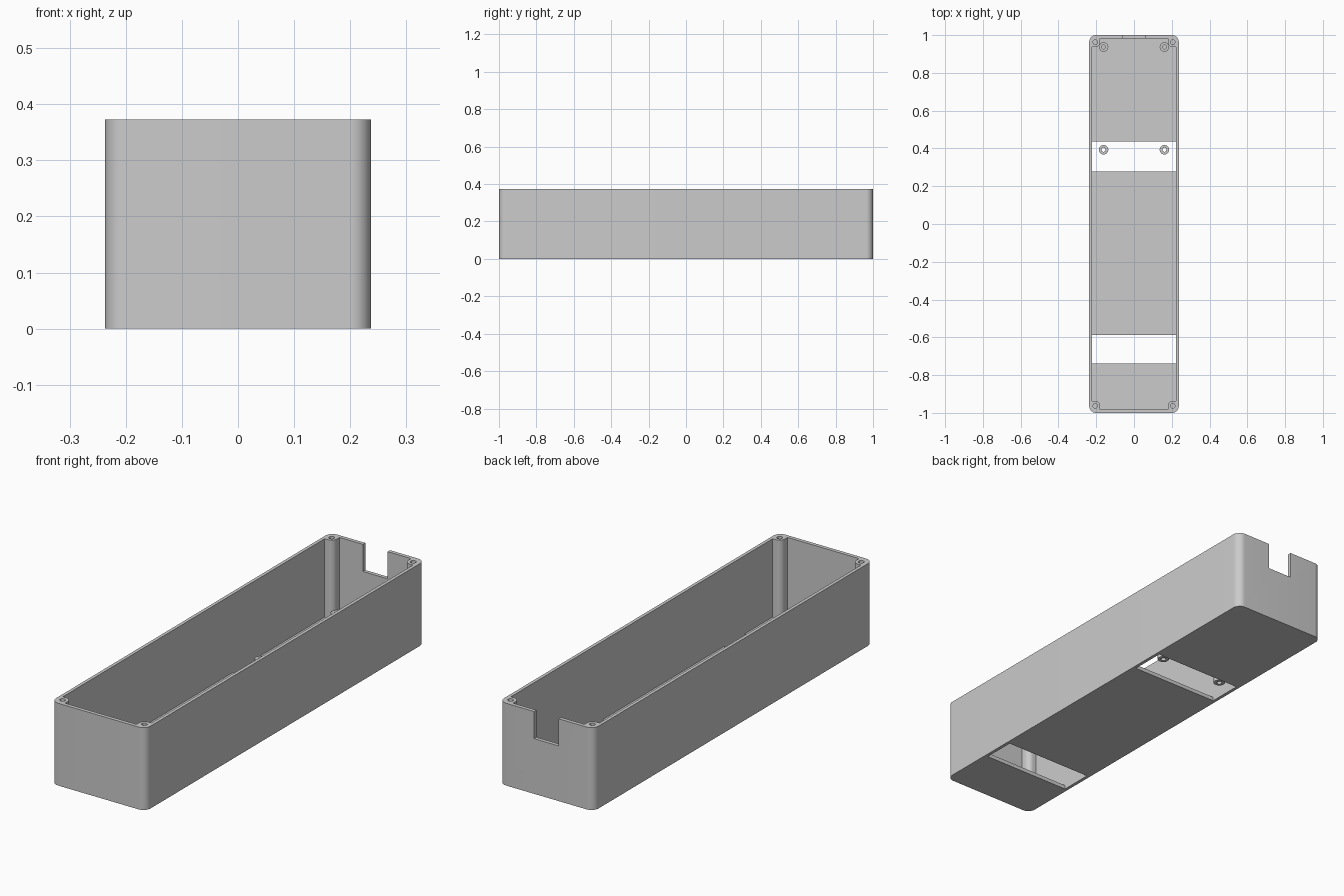
import bpy, bmesh
from math import cos, sin, pi

if "Cube" in bpy.data.objects:
    bpy.data.objects.remove(bpy.data.objects["Cube"])

# Overall sizes
HALF_W, HALF_L, HEIGHT = 0.237, 1.0, 0.373
WALL, FLOOR = 0.015, 0.018
CORNER_R = 0.036
POST_X, POST_Y, POST_R, HOLE_R = 0.205, 0.963, 0.026, 0.012

grey = bpy.data.materials.new("light grey plastic")
grey.use_nodes = True
grey.diffuse_color = (0.6, 0.6, 0.6, 1)
grey.node_tree.nodes["Principled BSDF"].inputs["Base Color"].default_value = grey.diffuse_color


def prism(name, outline, z0, z1):
    """Extrude a counter-clockwise outline from z0 to z1."""
    bm = bmesh.new()
    face = bm.faces.new([bm.verts.new((x, y, z0)) for x, y in outline])
    top = bmesh.ops.extrude_face_region(bm, geom=[face])["geom"]
    moved = [v for v in top if isinstance(v, bmesh.types.BMVert)]
    bmesh.ops.translate(bm, verts=moved, vec=(0, 0, z1 - z0))
    bmesh.ops.recalc_face_normals(bm, faces=bm.faces)
    mesh = bpy.data.meshes.new(name)
    bm.to_mesh(mesh)
    bm.free()
    mesh.materials.append(grey)
    obj = bpy.data.objects.new(name, mesh)
    bpy.context.collection.objects.link(obj)
    return obj


def arc(x, y, r, start, end, steps=12):
    angles = [start + (end - start) * i / steps for i in range(steps + 1)]
    return [(x + r * cos(a), y + r * sin(a)) for a in angles]


def circle(x, y, r):
    return arc(x, y, r, 0, 2 * pi, 32)[:-1]


def rect(x0, x1, y0, y1):
    return [(x0, y0), (x1, y0), (x1, y1), (x0, y1)]


def four_corners(corner):
    """Mirror the outline of the +x +y corner into a closed loop."""
    flip = corner[::-1]
    return (corner + [(-x, y) for x, y in flip]
            + [(-x, -y) for x, y in corner] + [(x, -y) for x, y in flip])


def cut(obj, cutter):
    cutter.hide_render = True
    mod = obj.modifiers.new("cut", 'BOOLEAN')
    mod.operation, mod.solver, mod.object = 'DIFFERENCE', 'EXACT', cutter
    bpy.context.view_layer.objects.active = obj
    bpy.ops.object.modifier_apply(modifier=mod.name)
    bpy.data.objects.remove(cutter)


def smooth(obj):
    bpy.ops.object.select_all(action='DESELECT')
    obj.select_set(True)
    bpy.context.view_layer.objects.active = obj
    bpy.ops.object.shade_smooth_by_angle(angle=pi / 6)


# Tray with rounded vertical corners
body = prism("enclosure_tray", four_corners(
    arc(HALF_W - CORNER_R, HALF_L - CORNER_R, CORNER_R, 0, pi / 2)), 0, HEIGHT)

# Cavity, leaving a rounded screw post in each corner
in_w, in_l = HALF_W - WALL, HALF_L - WALL - 0.002
cavity = ([(in_w, POST_Y - POST_R)]
          + arc(POST_X, POST_Y, POST_R, -pi / 2, -pi)
          + [(POST_X - POST_R, in_l)])
cut(body, prism("cavity_cutter", four_corners(cavity), FLOOR, HEIGHT + 0.1))

# Screw holes in the posts
for sx in (-1, 1):
    for sy in (-1, 1):
        cut(body, prism("screw_cutter", circle(sx * POST_X, sy * POST_Y, HOLE_R),
                        HEIGHT - 0.12, HEIGHT + 0.1))

# Two full-width slots through the floor
for y0, y1 in ((0.278, 0.437), (-0.738, -0.588)):
    cut(body, prism("slot_cutter", rect(-in_w, in_w, y0, y1), -0.1, FLOOR + 0.05))

# Cable notch in the back wall
cut(body, prism("notch_cutter", rect(-0.062, 0.062, 0.95, 1.1), 0.25, HEIGHT + 0.1))
smooth(body)

# Board standoffs
for side, sx in (("right", -1), ("left", 1)):
    for place, y in (("back", 0.937), ("middle", 0.393)):
        x = sx * 0.161
        standoff = prism(f"standoff_{place}_{side}", circle(x, y, 0.025), FLOOR, 0.054)
        cut(standoff, prism("standoff_cutter", circle(x, y, 0.011), 0, 0.1))
        smooth(standoff)
